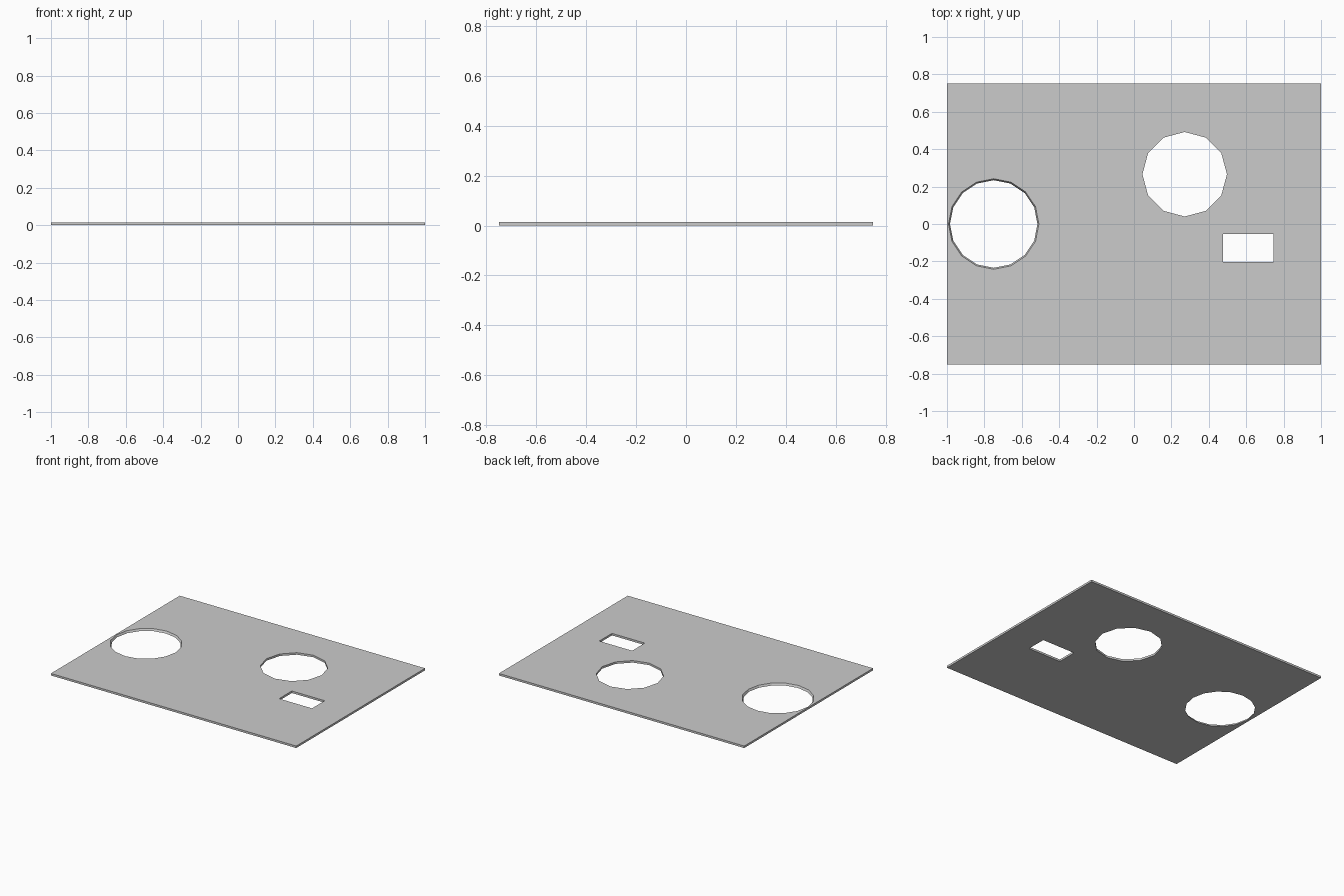
import bpy

if "Cube" in bpy.data.objects:
    bpy.data.objects.remove(bpy.data.objects["Cube"])

T = 0.015  # plate thickness


def box(name, x0, x1, y0, y1, z0, z1):
    bpy.ops.mesh.primitive_cube_add(size=1, location=((x0 + x1) / 2, (y0 + y1) / 2, (z0 + z1) / 2))
    ob = bpy.context.object
    ob.name = name
    ob.scale = (x1 - x0, y1 - y0, z1 - z0)
    bpy.ops.object.transform_apply(location=False, rotation=False, scale=True)
    return ob


def round_cutter(name, x, y, sides, r_bottom, r_top):
    # Radii are given at the plate faces; the cutter continues one thickness past each
    d = r_top - r_bottom
    bpy.ops.mesh.primitive_cone_add(vertices=sides, radius1=r_bottom - d, radius2=r_top + d,
                                    depth=3 * T, location=(x, y, T / 2))
    ob = bpy.context.object
    ob.name = name
    return ob


# Flat rectangular plate
plate = box("plate", -1, 1, -0.75, 0.75, 0, T)

# Tapered large hole, twelve-sided hole and rectangular slot
cutters = [
    round_cutter("large_hole_cutter", -0.75, 0, 16, 0.234, 0.242),
    round_cutter("twelve_sided_hole_cutter", 0.271, 0.266, 12, 0.226, 0.226),
    box("slot_cutter", 0.477, 0.745, -0.202, -0.054, -T, 2 * T),
]
for c in cutters:
    mod = plate.modifiers.new(c.name, 'BOOLEAN')
    mod.operation = 'DIFFERENCE'
    mod.solver = 'EXACT'
    mod.object = c
    c.hide_render = True

# Apply the cuts and discard the cutters
bpy.ops.object.select_all(action='DESELECT')
bpy.context.view_layer.objects.active = plate
plate.select_set(True)
for c in cutters:
    bpy.ops.object.modifier_apply(modifier=c.name)
for c in cutters:
    bpy.data.objects.remove(c, do_unlink=True)
